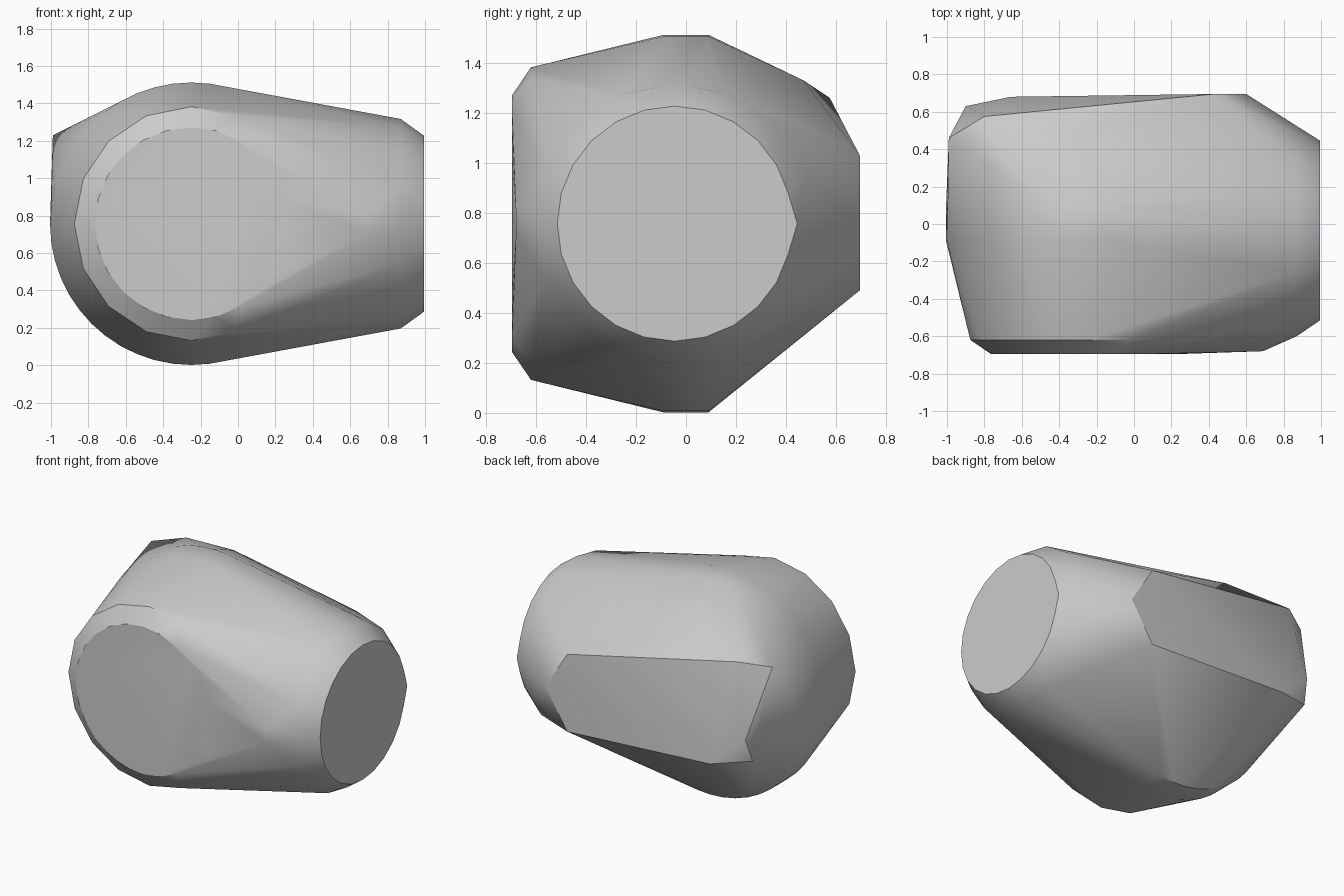
import bpy, bmesh, math
from mathutils import Vector

cube = bpy.data.objects.get("Cube")
if cube:
    bpy.data.objects.remove(cube, do_unlink=True)

MID_Z = 0.757

# One light grey finish for the whole shell
grey = bpy.data.materials.new("light_grey")
grey.use_nodes = True
colour = (0.6, 0.6, 0.6, 1)
grey.diffuse_color = colour
grey.node_tree.nodes["Principled BSDF"].inputs["Base Color"].default_value = colour


def ring(centre, radius, sides, axis):
    """Points of a circle standing upright, facing along the x or y axis."""
    points = []
    for i in range(sides):
        angle = math.tau * i / sides
        across, up = radius * math.cos(angle), radius * math.sin(angle)
        offset = Vector((across, 0, up)) if axis == "y" else Vector((0, across, up))
        points.append(Vector(centre) + offset)
    return points


points = []

# Barrel: two wide rings at the waist, a chamfer ring and the flat front disc
for y, radius, sides in ((0.09, 0.755, 48), (-0.09, 0.755, 48),
                         (-0.62, 0.625, 16), (-0.695, 0.515, 24)):
    points += ring((-0.25, y, MID_Z), radius, sides, "y")

# Side end: chamfer ring and flat disc
points += ring((0.87, -0.04, MID_Z), 0.56, 16, "x")
points += ring((0.995, -0.045, MID_Z), 0.47, 24, "x")

# Corners of the front ridge, the back facet and the far shoulder
corners = [
    (0.69, -0.68, 0.705), (0.69, -0.68, 0.805),
    (0.995, 0.445, MID_Z),
    (0.43, 0.695, 1.03), (0.43, 0.695, 0.49), (0.60, 0.695, MID_Z),
    (-0.66, 0.68, 0.55), (-0.90, 0.63, 0.76), (-0.92, 0.58, 0.60),
    (-0.80, 0.575, 1.26), (-0.99, 0.46, 1.23), (-0.36, 0.47, 1.33),
]
points += [Vector(c) for c in corners]

# Wrap everything in one convex shell
bm = bmesh.new()
for p in points:
    bm.verts.new(p)
hull = bmesh.ops.convex_hull(bm, input=bm.verts)
unused = {g for g in hull["geom_interior"] + hull["geom_unused"]
          if isinstance(g, bmesh.types.BMVert)}
bmesh.ops.delete(bm, geom=list(unused), context="VERTS")
bmesh.ops.dissolve_limit(bm, angle_limit=math.radians(1),
                         verts=bm.verts, edges=bm.edges)
bmesh.ops.recalc_face_normals(bm, faces=bm.faces)

mesh = bpy.data.meshes.new("faceted_shell")
bm.to_mesh(mesh)
bm.free()
mesh.materials.append(grey)
shell = bpy.data.objects.new("faceted_shell", mesh)
bpy.context.collection.objects.link(shell)

# Smooth the rounded sides, keep the disc rims crisp
bpy.ops.object.select_all(action="DESELECT")
shell.select_set(True)
bpy.context.view_layer.objects.active = shell
bpy.ops.object.shade_smooth_by_angle(angle=math.radians(30))
